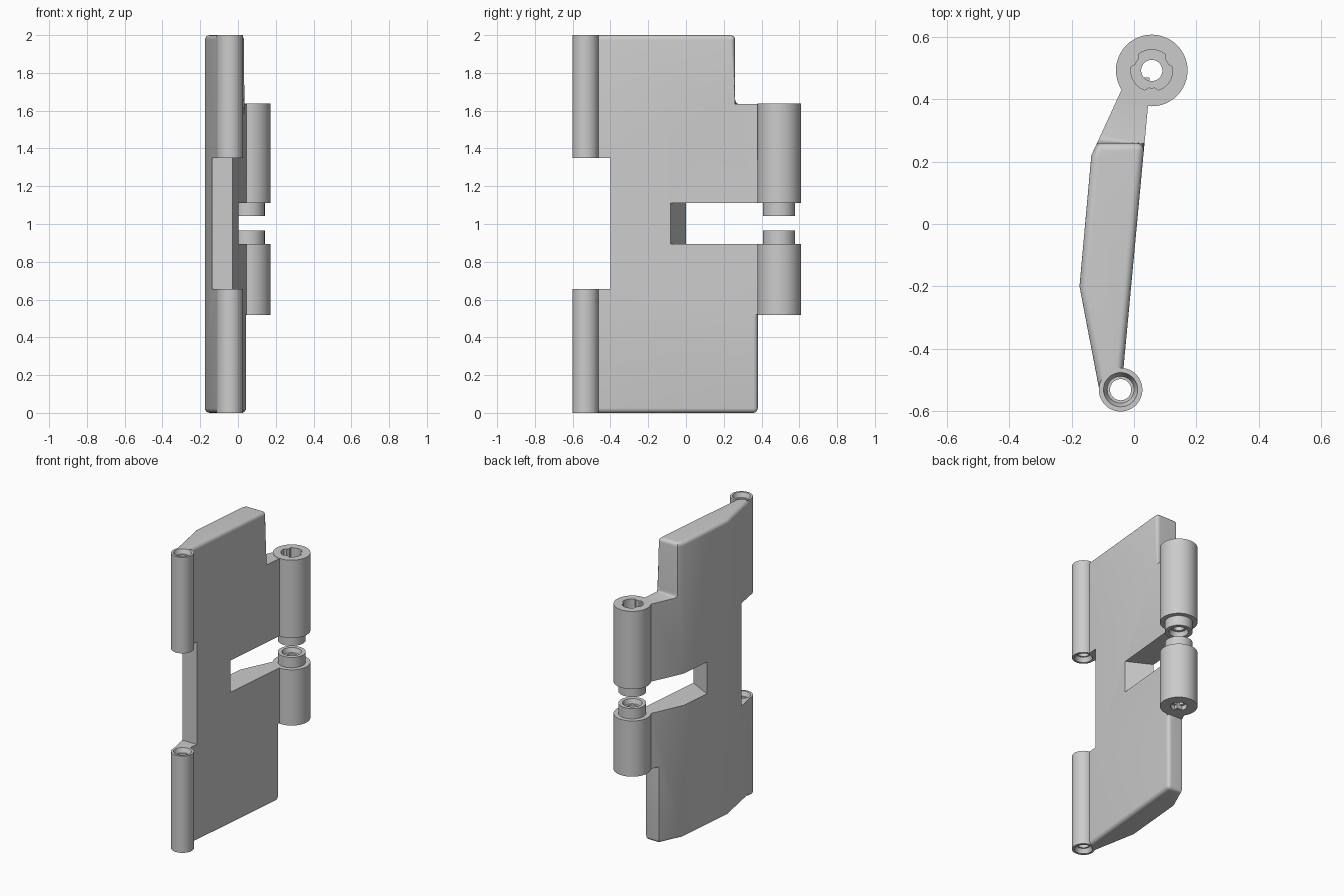
import bpy
import bmesh
from math import cos, sin, pi, radians

cube = bpy.data.objects.get("Cube")
if cube:
    bpy.data.objects.remove(cube)

grey = bpy.data.materials.new("plain grey")
grey.use_nodes = True
colour = (0.6, 0.6, 0.6, 1)
grey.diffuse_color = colour
grey.node_tree.nodes["Principled BSDF"].inputs["Base Color"].default_value = colour


def make_object(name, bm):
    bmesh.ops.recalc_face_normals(bm, faces=bm.faces)
    mesh = bpy.data.meshes.new(name)
    bm.to_mesh(mesh)
    bm.free()
    mesh.materials.append(grey)
    obj = bpy.data.objects.new(name, mesh)
    bpy.context.collection.objects.link(obj)
    return obj


def prism(name, points, direction):
    """Extrude a closed outline along a direction."""
    bm = bmesh.new()
    face = bm.faces.new([bm.verts.new(p) for p in points])
    made = bmesh.ops.extrude_face_region(bm, geom=[face])["geom"]
    verts = [g for g in made if isinstance(g, bmesh.types.BMVert)]
    bmesh.ops.translate(bm, verts=verts, vec=direction)
    return make_object(name, bm)


def lathe(name, centre, profile, steps=48):
    """Spin a closed (radius, z) loop into a bored barrel."""
    bm = bmesh.new()
    rings = [[bm.verts.new((centre[0] + r * cos(2 * pi * i / steps),
                            centre[1] + r * sin(2 * pi * i / steps), z))
              for r, z in profile] for i in range(steps)]
    n = len(profile)
    for i in range(steps):
        a, b = rings[i], rings[(i + 1) % steps]
        for j in range(n):
            k = (j + 1) % n
            bm.faces.new((a[j], b[j], b[k], a[k]))
    return make_object(name, bm)


def boolean(obj, tool, operation="DIFFERENCE"):
    """Apply a boolean and discard its tool."""
    mod = obj.modifiers.new("cut", "BOOLEAN")
    mod.operation, mod.solver, mod.object = operation, "EXACT", tool
    bpy.context.view_layer.objects.active = obj
    bpy.ops.object.modifier_apply(modifier=mod.name)
    bpy.data.objects.remove(tool)


def smooth(obj):
    bpy.ops.object.select_all(action="DESELECT")
    obj.select_set(True)
    bpy.context.view_layer.objects.active = obj
    bpy.ops.object.shade_smooth_by_angle(angle=radians(30))


FRONT = (-0.043, -0.532)
BACK = (0.057, 0.493)

# Plate: plan outline intersected with the stepped side outline
plan = [(-0.040, -0.53), (0.045, 0.38), (0.050, 0.47), (-0.022, 0.47),
        (-0.137, 0.22), (-0.175, -0.20), (-0.112, -0.53)]
side = [(-0.53, 0), (0.38, 0), (0.38, 0.52), (0.47, 0.52), (0.47, 1.635),
        (0.26, 1.635), (0.26, 2), (-0.53, 2), (-0.53, 1.35), (-0.40, 1.35),
        (-0.40, 0.655), (-0.53, 0.655)]
plate = prism("plate", [(x, y, -0.1) for x, y in plan], (0, 0, 2.2))
boolean(plate, prism("side_outline", [(-0.4, y, z) for y, z in side], (0.8, 0, 0)),
        "INTERSECT")

# Rounded rims at both ends, the outer corners and the shoulder
bm = bmesh.new()
bm.from_mesh(plate.data)
bmesh.ops.dissolve_limit(bm, angle_limit=0.01, verts=bm.verts, edges=bm.edges)
rims = []
for e in bm.edges:
    a, b = e.verts[0].co, e.verts[1].co
    mid = (a + b) / 2
    level = abs(a.z - b.z) < 0.001
    end_rim = level and (mid.z < 0.01 or mid.z > 1.99) and mid.y > -0.52
    corner = not level and mid.x > 0 and (
        (abs(mid.y - 0.26) < 0.01 and mid.z > 1.7)
        or (abs(mid.y - 0.38) < 0.01 and mid.z < 0.5))
    shoulder = level and abs(mid.y - 0.26) < 0.005 and abs(mid.z - 1.635) < 0.01
    if end_rim or corner or shoulder:
        rims.append(e)
bmesh.ops.bevel(bm, geom=rims, offset=0.025, offset_type="OFFSET", segments=5,
                profile=0.5, affect="EDGES", clamp_overlap=True)
bm.to_mesh(plate.data)
bm.free()

# Slot with a slanted end wall
slot = [(-0.31, 0.08), (0.155, -0.16), (0.155, 0.8), (-0.31, 0.8)]
boolean(plate, prism("slot", [(x, y, 0.895) for x, y in slot], (0, 0, 0.215)))


# Clear the plate where the barrels sit
def rod(centre, radius):
    return prism("rod", [(centre[0] + radius * cos(2 * pi * i / 48),
                          centre[1] + radius * sin(2 * pi * i / 48), -0.2)
                         for i in range(48)], (0, 0, 2.4))


boolean(plate, rod(FRONT, 0.0685))
boolean(plate, rod(BACK, 0.1135))
smooth(plate)

# Front barrels with countersunk bores
for name, z0, z1 in (("front_barrel_lower", 0, 0.655), ("front_barrel_upper", 1.35, 2)):
    smooth(lathe(name, FRONT, [
        (0.07, z0), (0.07, z1), (0.055, z1), (0.043, z1 - 0.03), (0.034, z1 - 0.03),
        (0.034, z0 + 0.03), (0.043, z0 + 0.03), (0.055, z0)]))

# Back barrels, each with a reduced nose facing the gap
for name, end, step, nose in (("back_barrel_lower", 0.518, 0.895, 0.965),
                              ("back_barrel_upper", 1.637, 1.11, 1.043)):
    s = 1 if nose > end else -1
    barrel = lathe(name, BACK, [
        (0.115, end), (0.115, step), (0.085, step), (0.085, nose), (0.06, nose),
        (0.05, nose - s * 0.03), (0.034, nose - s * 0.03),
        (0.034, end + s * 0.03), (0.05, end + s * 0.03), (0.05, end)])
    if s < 0:
        # Keyed socket in the upper end
        outline = []
        for i in range(36):
            r = 0.056 if i % 12 in (2, 3, 4) else 0.067
            t = 2 * pi * i / 36
            outline.append((BACK[0] + r * cos(t), BACK[1] + r * sin(t), end - 0.1))
        boolean(barrel, prism("socket", outline, (0, 0, 0.2)))
    smooth(barrel)
